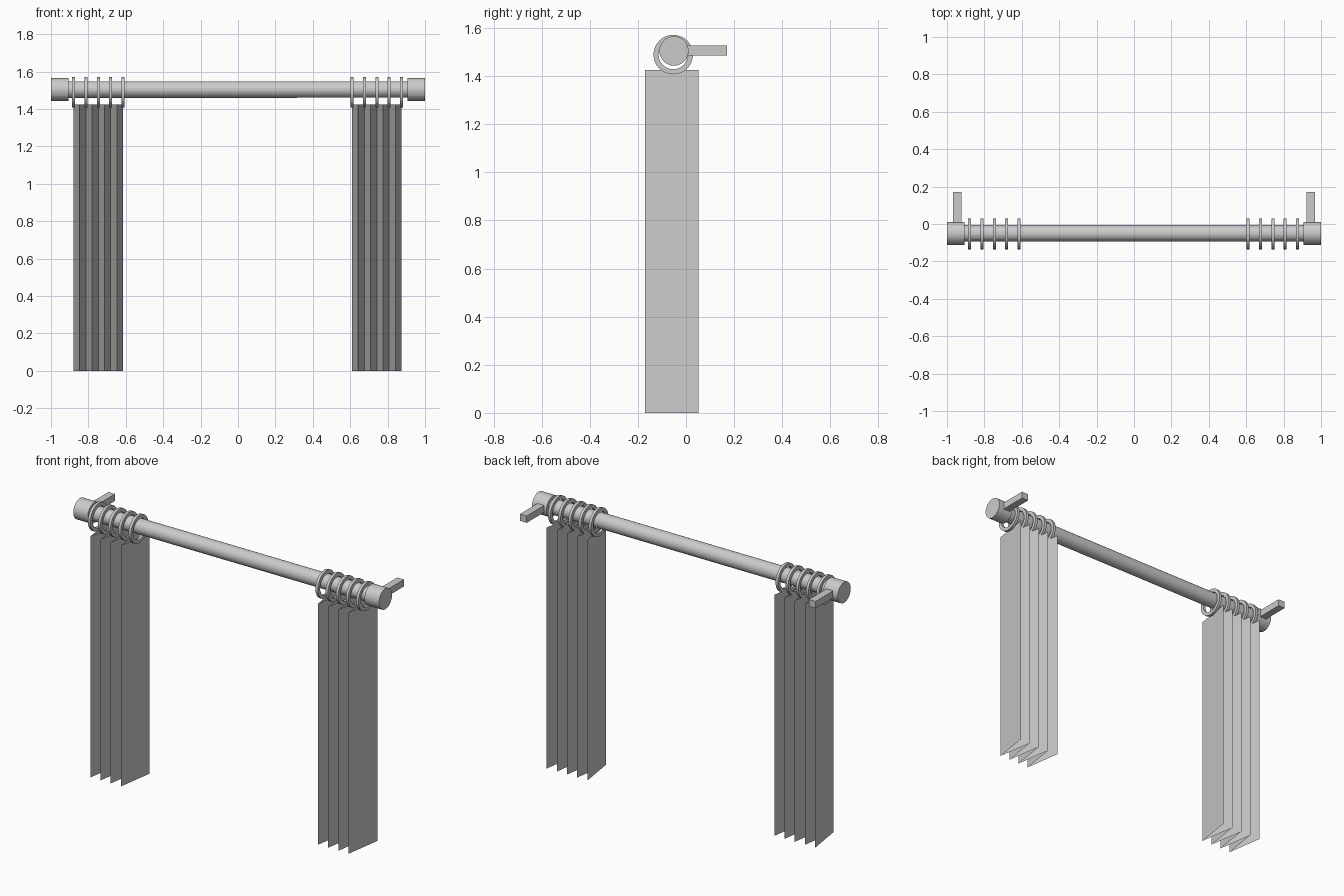
import bpy, bmesh, math
from mathutils import Matrix

cube = bpy.data.objects.get("Cube")
if cube:
    bpy.data.objects.remove(cube, do_unlink=True)

grey = bpy.data.materials.new("plain_grey")
grey.use_nodes = True
grey.diffuse_color = (0.6, 0.6, 0.6, 1)
grey.node_tree.nodes["Principled BSDF"].inputs["Base Color"].default_value = (0.6, 0.6, 0.6, 1)

AXIS_Y, ROD_Z = -0.05, 1.504
RING_Y, RING_Z = -0.053, 1.489
PLEAT = 0.0665                      # spacing of rings and folds
SIDES = 32


def finish(name, bm):
    mesh = bpy.data.meshes.new(name)
    bm.to_mesh(mesh)
    bm.free()
    mesh.materials.append(grey)
    obj = bpy.data.objects.new(name, mesh)
    bpy.context.collection.objects.link(obj)
    return obj


def bar(name, x0, x1, radius):
    """Round bar lying along x."""
    bm = bmesh.new()
    place = Matrix.Translation(((x0 + x1) / 2, AXIS_Y, ROD_Z)) @ Matrix.Rotation(math.pi / 2, 4, "Y")
    bmesh.ops.create_cone(bm, cap_ends=True, segments=SIDES, radius1=radius,
                          radius2=radius, depth=x1 - x0, matrix=place)
    return finish(name, bm)


def box(name, low, high):
    bm = bmesh.new()
    bmesh.ops.create_cube(bm, size=1)
    for v in bm.verts:
        v.co = [lo + (c + 0.5) * (hi - lo) for c, lo, hi in zip(v.co, low, high)]
    return finish(name, bm)


def ring(name, x, outer=0.082, inner=0.061, half=0.008):
    """Flat-sided ring: a rectangular section swept around x."""
    bm = bmesh.new()
    section = [(-half, inner), (half, inner), (half, outer), (-half, outer)]
    loops = []
    for i in range(SIDES):
        a = math.tau * i / SIDES
        loops.append([bm.verts.new((x + dx, RING_Y + r * math.cos(a), RING_Z + r * math.sin(a)))
                      for dx, r in section])
    for i, a in enumerate(loops):
        b = loops[(i + 1) % SIDES]
        for j in range(4):
            k = (j + 1) % 4
            bm.faces.new((a[j], a[k], b[k], b[j]))
    bmesh.ops.recalc_face_normals(bm, faces=bm.faces)
    return finish(name, bm)


def curtain(name, x0):
    """Accordion-folded sheet whose rear folds hang from the rings."""
    bm = bmesh.new()
    previous = None
    for i in range(9):
        x, y = x0 + i * PLEAT / 2, (-0.17 if i % 2 else 0.052)
        pair = [bm.verts.new((x, y, z)) for z in (0, 1.425)]
        if previous:
            bm.faces.new((previous[0], pair[0], pair[1], previous[1]))
        previous = pair
    return finish(name, bm)


# Rod, end caps and wall brackets
bar("curtain_rod", -0.95, 0.95, 0.044)
for side, s in (("left", 1), ("right", -1)):
    bar(side + "_end_cap", min(s, s * 0.905), max(s, s * 0.905), 0.061)
    box(side + "_wall_bracket", (s * 0.945 - 0.022, AXIS_Y, 1.485), (s * 0.945 + 0.022, 0.17, 1.526))

# Curtains, each hanging from five rings
for side, start in (("right", -0.88), ("left", 0.609)):
    curtain(side + "_curtain", start)
    for n in range(5):
        ring(f"{side}_ring_{n + 1}", start + n * PLEAT)
